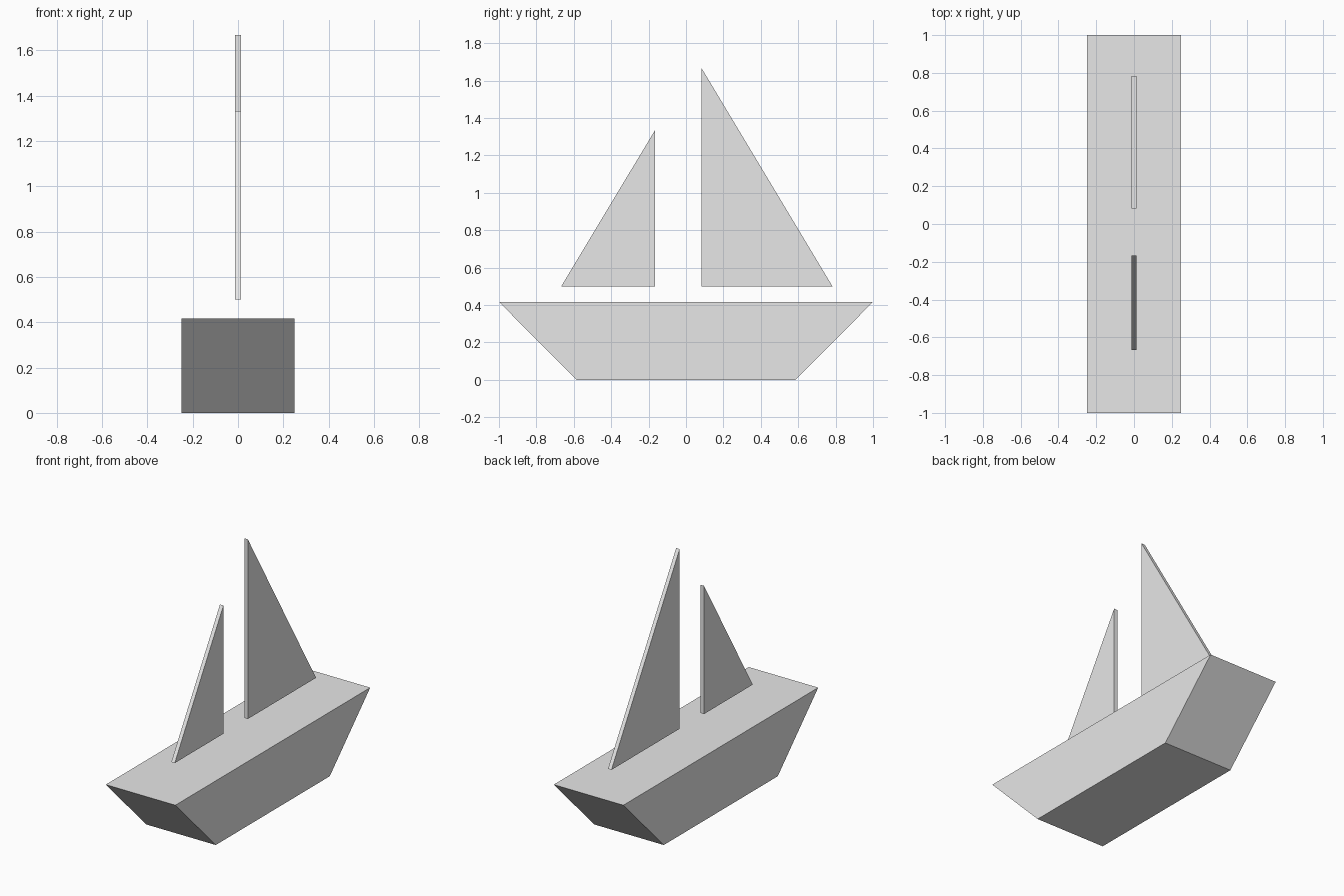
import bpy
import bmesh

cube = bpy.data.objects.get("Cube")
if cube:
    bpy.data.objects.remove(cube, do_unlink=True)

GREY = (0.8, 0.8, 0.8, 1)
grey = bpy.data.materials.new("light_grey")
grey.use_nodes = True
grey.diffuse_color = GREY
grey.node_tree.nodes["Principled BSDF"].inputs["Base Color"].default_value = GREY


def slab(name, profile, width):
    """Extrude a side profile of (y, z) points along x, centred on x = 0."""
    bm = bmesh.new()
    face = bm.faces.new([bm.verts.new((-width / 2, y, z)) for y, z in profile])
    result = bmesh.ops.extrude_face_region(bm, geom=[face])
    moved = [v for v in result["geom"] if isinstance(v, bmesh.types.BMVert)]
    bmesh.ops.translate(bm, verts=moved, vec=(width, 0, 0))
    bmesh.ops.recalc_face_normals(bm, faces=bm.faces)
    mesh = bpy.data.meshes.new(name)
    bm.to_mesh(mesh)
    bm.free()
    mesh.materials.append(grey)
    obj = bpy.data.objects.new(name, mesh)
    bpy.context.collection.objects.link(obj)
    return obj


# Solid hull with raked ends
slab("hull", [(-0.585, 0), (0.585, 0), (1, 0.417), (-1, 0.417)], 0.5)

# Two thin triangular sails, floating just above the deck
slab("front_sail", [(-0.667, 0.5), (-0.167, 0.5), (-0.167, 1.333)], 0.025)
slab("rear_sail", [(0.083, 0.5), (0.783, 0.5), (0.083, 1.667)], 0.025)
